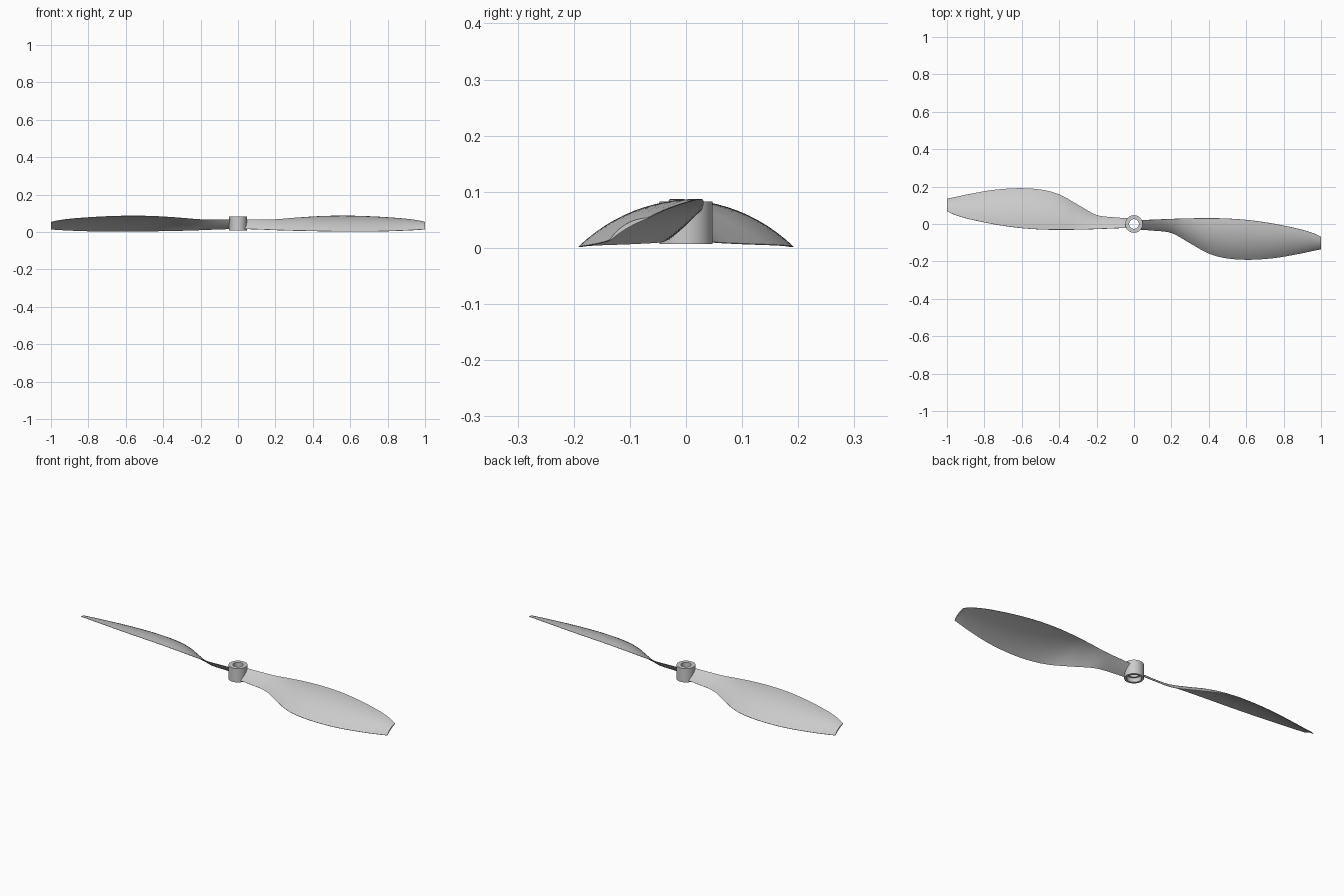
import bpy, bmesh, math
from mathutils import Vector, Matrix

cube = bpy.data.objects.get("Cube")
if cube:
    bpy.data.objects.remove(cube, do_unlink=True)

grey = bpy.data.materials.new("light_grey_plastic")
grey.use_nodes = True
colour = (0.6, 0.6, 0.6, 1)
grey.diffuse_color = colour
grey.node_tree.nodes["Principled BSDF"].inputs["Base Color"].default_value = colour


def finish(name, bm, angle):
    bmesh.ops.recalc_face_normals(bm, faces=bm.faces)
    mesh = bpy.data.meshes.new(name)
    bm.to_mesh(mesh)
    bm.free()
    mesh.materials.append(grey)
    obj = bpy.data.objects.new(name, mesh)
    bpy.context.collection.objects.link(obj)
    bpy.ops.object.select_all(action='DESELECT')
    obj.select_set(True)
    bpy.context.view_layer.objects.active = obj
    bpy.ops.object.shade_smooth_by_angle(angle=math.radians(angle))
    return obj


# Blade stations: x, low edge y and z, high edge y and z
STATIONS = [Vector(s) for s in (
    (0.03, -0.03, 0.016, 0.02, 0.066),
    (0.10, -0.035, 0.014, 0.023, 0.066),
    (0.20, -0.048, 0.010, 0.027, 0.067),
    (0.30, -0.103, 0.007, 0.030, 0.075),
    (0.40, -0.158, 0.005, 0.031, 0.082),
    (0.50, -0.184, 0.003, 0.029, 0.086),
    (0.62, -0.191, 0.002, 0.020, 0.086),
    (0.75, -0.182, 0.003, 0.001, 0.081),
    (0.88, -0.160, 0.007, -0.026, 0.072),
    (0.96, -0.143, 0.011, -0.050, 0.062),
    (1.00, -0.135, 0.014, -0.068, 0.053))]


def spline(a, b, c, d, t):
    return b + (c - a) * (t / 2) + (a - 2.5 * b + 2 * c - d / 2) * t**2 \
        + (1.5 * (b - c) + (d - a) / 2) * t**3


def smooth_stations(steps=5):
    rows = [2 * STATIONS[0] - STATIONS[1]] + STATIONS + [2 * STATIONS[-1] - STATIONS[-2]]
    out = [spline(*rows[i:i + 4], k / steps)
           for i in range(len(rows) - 3) for k in range(steps)]
    return out + [STATIONS[-1]]


def section(row, n=12):
    # Thin cambered airfoil: upper surface out, lower surface back
    x, y0, z0, y1, z1 = row
    low, high = Vector((x, y0, z0)), Vector((x, y1, z1))
    chord = high - low
    up = Vector((0, -chord.z, chord.y)).normalized()
    camber = 0.085 * chord.length * min(1, max(0, (x - 0.1) / 0.25))
    points = []
    for side in (1, -1):
        for k in range(n + 1):
            t = k / n if side > 0 else 1 - k / n
            arch = 4 * t * (1 - t)
            points.append(low + chord * t + up * (camber * arch + side * (0.0008 + 0.003 * arch)))
    return points


def blade(name, turn):
    bm = bmesh.new()
    rings = [[bm.verts.new(p) for p in section(r)] for r in smooth_stations()]
    count = len(rings[0])
    for a, b in zip(rings, rings[1:]):
        for k in range(count):
            m = (k + 1) % count
            bm.faces.new((a[k], a[m], b[m], b[k]))
    bm.faces.new(rings[0])
    bm.faces.new(rings[-1])
    bm.transform(Matrix.Rotation(turn, 4, 'Z'))
    return finish(name, bm, 40)


blade("left_blade", 0)
blade("right_blade", math.pi)

# Hub: a turned sleeve with a wider recess underneath
bm = bmesh.new()
SIDES = 48
profile = [(0.047, 0.007), (0.047, 0.083), (0.026, 0.083),
           (0.026, 0.03), (0.035, 0.03), (0.035, 0.007)]
loops = [[bm.verts.new((r * math.cos(math.tau * k / SIDES), r * math.sin(math.tau * k / SIDES), z))
          for k in range(SIDES)] for r, z in profile]
for a, b in zip(loops, loops[1:] + loops[:1]):
    for k in range(SIDES):
        m = (k + 1) % SIDES
        bm.faces.new((a[k], a[m], b[m], b[k]))
finish("hub", bm, 30)
